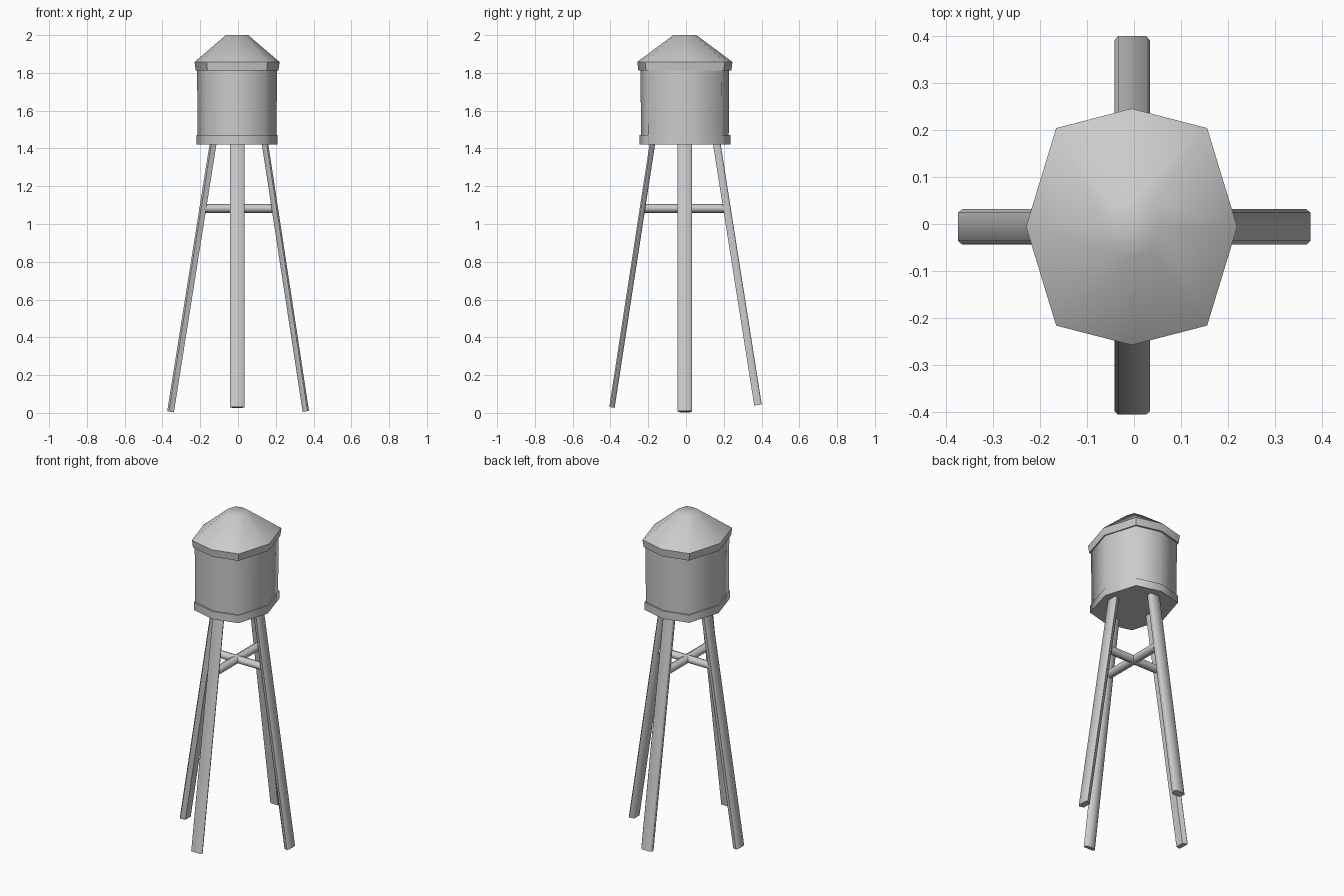
import bpy
from math import radians
from mathutils import Vector

if "Cube" in bpy.data.objects:
    bpy.data.objects.remove(bpy.data.objects["Cube"])

CENTRE = Vector((-0.005, -0.006, 0))
# slightly squared octagon, as (x, y) fractions of the half widths
OCTAGON = [(1, 0), (0.715, 0.835), (0, 1), (-0.715, 0.835),
           (-1, 0), (-0.715, -0.835), (0, -1), (0.715, -0.835)]
UP = Vector((0, 0, 1))


def loft(name, rings, angle=40):
    """Skin a list of equal-length point rings and cap both ends."""
    n = len(rings[0])
    verts = [p for ring in rings for p in ring]
    faces = [(k * n + i, k * n + (i + 1) % n, (k + 1) * n + (i + 1) % n, (k + 1) * n + i)
             for k in range(len(rings) - 1) for i in range(n)]
    faces += [tuple(reversed(range(n))), tuple(range(len(verts) - n, len(verts)))]
    mesh = bpy.data.meshes.new(name)
    mesh.from_pydata(verts, [], faces)
    obj = bpy.data.objects.new(name, mesh)
    bpy.context.collection.objects.link(obj)
    bpy.ops.object.select_all(action='DESELECT')
    bpy.context.view_layer.objects.active = obj
    obj.select_set(True)
    bpy.ops.object.mode_set(mode='EDIT')
    bpy.ops.mesh.select_all(action='SELECT')
    bpy.ops.mesh.normals_make_consistent(inside=False)
    bpy.ops.object.mode_set(mode='OBJECT')
    bpy.ops.object.shade_smooth_by_angle(angle=radians(angle))
    return obj


def octagon_part(name, levels, angle=60):
    """Stack octagons given as (half width x, half width y, z)."""
    loft(name, [[CENTRE + Vector((x * rx, y * ry, z)) for x, y in OCTAGON]
                for rx, ry, z in levels], angle)


def bar(name, bottom, top, side, section):
    """Straight bar with ends cut square; section is (sideways, outward) points."""
    axis = (top - bottom).normalized()
    out = side.cross(axis).normalized()
    loft(name, [[p + side * s + out * o for s, o in section] for p in (bottom, top)], 65)


# tank and its rims
octagon_part("tank_body", [(0.208, 0.232, 1.44), (0.212, 0.235, 1.83)])
octagon_part("tank_bottom_rim", [(0.214, 0.241, 1.422), (0.214, 0.241, 1.47)])
octagon_part("roof", [(0.219, 0.246, 1.812), (0.225, 0.252, 1.858), (0.059, 0.061, 2.0)], 50)

# four splayed legs: direction, foot radius, foot height, top radius, half thickness
LEGS = [("right_leg", (1, 0), 0.359, 0.008, 0.139, 0.017),
        ("left_leg", (-1, 0), 0.357, 0.006, 0.128, 0.018),
        ("front_leg", (0, -1), 0.392, 0.029, 0.174, 0.0145),
        ("back_leg", (0, 1), 0.381, 0.042, 0.159, 0.02)]
for name, (dx, dy), foot, foot_z, head, t in LEGS:
    out = Vector((dx, dy, 0))
    side = UP.cross(out)
    shift = Vector((-0.004 * abs(dy), -0.006 * abs(dx), 0))
    section = [(-0.038, t * 0.5), (-0.03, t), (0.03, t),
               (0.038, t * 0.5), (0.026, -t), (-0.026, -t)]
    bar(name, shift + out * foot + UP * foot_z, shift + out * head + UP * 1.45, side, section)

# crossed braces between opposite legs
hexagon = [(0.024, 0.012), (0, 0.024), (-0.024, 0.012),
           (-0.024, -0.012), (0, -0.024), (0.024, -0.012)]
bar("brace_side_to_side", Vector((-0.18, -0.006, 1.083)), Vector((0.185, -0.006, 1.083)),
    Vector((0, 1, 0)), hexagon)
bar("brace_front_to_back", Vector((-0.004, -0.22, 1.083)), Vector((-0.004, 0.205, 1.083)),
    Vector((1, 0, 0)), hexagon)
